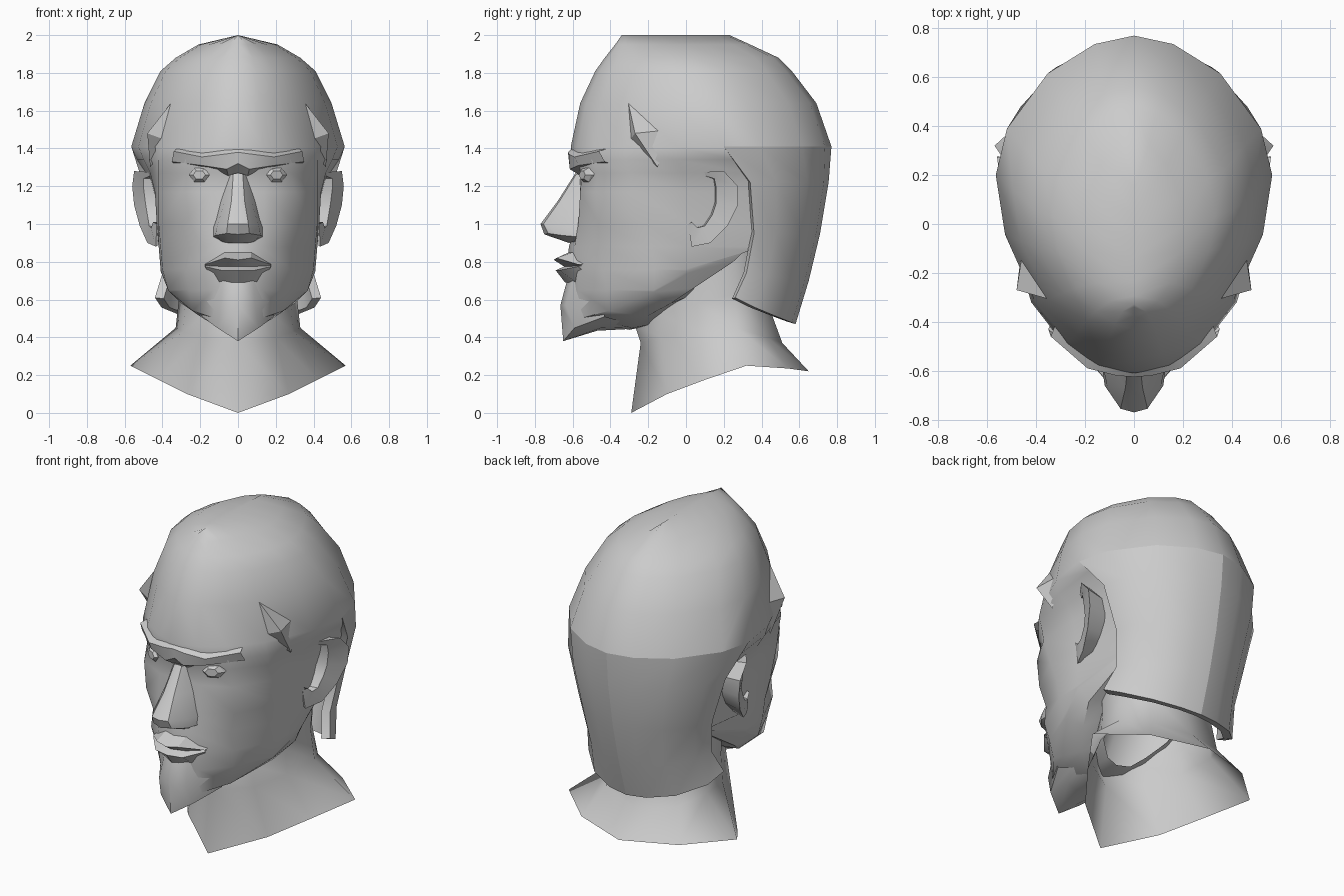
import bpy
import math
from math import sin, cos, radians

skin = bpy.data.materials.new("plain_grey")
skin.diffuse_color = (0.6, 0.6, 0.6, 1)


def make(name, verts, faces, thickness=0.0, angle=32):
    """Mirrored part from its right half."""
    me = bpy.data.meshes.new(name)
    me.from_pydata(verts, [], faces)
    me.materials.append(skin)
    ob = bpy.data.objects.new(name, me)
    bpy.context.collection.objects.link(ob)
    if thickness:
        s = ob.modifiers.new("shell", 'SOLIDIFY')
        s.thickness, s.offset = thickness, -1
    m = ob.modifiers.new("mirror", 'MIRROR')
    m.use_clip = True
    m.merge_threshold = 0.0005
    bpy.ops.object.select_all(action='DESELECT')
    ob.select_set(True)
    bpy.context.view_layer.objects.active = ob
    bpy.ops.object.convert(target='MESH')
    bpy.ops.object.shade_smooth_by_angle(angle=radians(angle))
    return ob


def loft(rows):
    """Quads between rows (top to bottom) of points (centre outwards)."""
    verts, faces, base = [], [], []
    for row in rows:
        base.append(len(verts))
        verts += row
    for r in range(len(rows) - 1):
        for c in range(min(len(rows[r]), len(rows[r + 1])) - 1):
            a, b = base[r] + c, base[r + 1] + c
            faces.append((a, b, b + 1, a + 1))
    return verts, faces


# cranium: half rings, front and back arcs with different depth
ANGLES = [0, 16, 31, 48, 70, 90, 112, 139, 161, 180]


def soft(v):
    return math.copysign(abs(v) ** 1.12, v)


def ring(z, yf, yw, yb, w):
    pts = []
    for deg in ANGLES:
        t = radians(deg)
        depth = (yw - yf) if deg <= 90 else (yb - yw)
        x = 0 if deg in (0, 180) else w * soft(sin(t))
        pts.append((x, yw - depth * soft(cos(t)), z))
    return pts


cranium = [ring(*p) for p in [
    (2.0, -0.34, -0.05, 0.23, 0.0),
    (1.95, -0.375, 0.0, 0.34, 0.21),
    (1.88, -0.43, 0.03, 0.49, 0.33),
    (1.81, -0.48, 0.06, 0.56, 0.41),
    (1.64, -0.56, 0.14, 0.69, 0.495),
    (1.41, -0.61, 0.20, 0.77, 0.565)]]

# face: z, centre y, inner cheek, outer cheek, temple or jaw, side, ear side
FACE = [
    (1.34, -0.60, (0.16, -0.58), (0.28, -0.50), (0.42, -0.32), (0.50, -0.05), (0.535, 0.26)),
    (1.27, -0.56, (0.16, -0.55), (0.28, -0.47), (0.42, -0.30), (0.465, -0.02), (0.49, 0.33)),
    (1.17, -0.56, (0.14, -0.56), (0.30, -0.48), (0.42, -0.28), (0.44, 0.0), (0.45, 0.38)),
    (1.00, -0.58, (0.14, -0.57), (0.30, -0.46), (0.42, -0.22), (0.43, 0.02), (0.40, 0.38)),
    (0.88, -0.62, (0.12, -0.59), (0.26, -0.45), (0.41, -0.18), (0.42, 0.01), (0.37, 0.38)),
    (0.76, -0.63, (0.15, -0.57), (0.28, -0.44), (0.40, -0.17), (0.41, 0.0), (0.35, 0.34)),
    (0.65, -0.63, (0.13, -0.57), (0.26, -0.42), (0.37, -0.17), (0.41, 0.0), (0.35, 0.31)),
    (0.50, -0.62, (0.12, -0.56), (0.24, -0.41), (0.36, -0.17), (0.405, 0.01), (0.35, 0.29))]
JAW = [0.45, 0.47, 0.54, 0.64, 0.74, 0.84]
face_rows = []
for i, (z, y0, *side) in enumerate(FACE):
    lift = 0.01 * (len(FACE) - 1 - i)
    face_rows.append([(x, y, max(z, JAW[c] + lift))
                      for c, (x, y) in enumerate([(0, y0)] + side)])
# bevelled jaw edge, then underside running up into the neck
face_rows.append([(0, -0.30, 0.44), (0.10, -0.28, 0.45), (0.20, -0.21, 0.51),
                  (0.30, -0.08, 0.58), (0.36, 0.04, 0.66), (0.33, 0.25, 0.80)])
face_rows.append([(0, -0.15, 0.47), (0.08, -0.13, 0.48), (0.15, -0.08, 0.54),
                  (0.22, 0.02, 0.62), (0.25, 0.10, 0.70), (0.25, 0.25, 0.80)])
make("head", *loft(cranium + face_rows), angle=50)

# back hair: skirt hanging from the widest ring, lower towards the back
hair = [cranium[-1][5:]]
for z, zb, w, ye, yb in [(1.22, 1.22, 0.505, 0.34, 0.755),
                         (0.95, 0.95, 0.43, 0.36, 0.71),
                         (0.74, 0.70, 0.40, 0.32, 0.65),
                         (0.61, 0.47, 0.44, 0.26, 0.58)]:
    hair.append([(0 if d == 180 else w * soft(sin(radians(d))),
                  ye - (yb - ye) * soft(cos(radians(d))),
                  z - (zb - z) * cos(radians(d))) for d in ANGLES[5:]])
make("back_hair", *loft(hair), thickness=0.05)

# hairline point at the temple
make("temple_hair",
     [(0.355, -0.305, 1.64), (0.48, -0.27, 1.48), (0.465, -0.15, 1.30),
      (0.37, -0.30, 1.44), (0.45, -0.08, 1.5)],
     [(0, 3, 1), (1, 3, 2), (0, 1, 4), (1, 2, 4)])

# neck with a flared, open lower edge
make("neck", *loft([
    [(0, -0.10, 0.80), (0.20, -0.02, 0.82), (0.30, 0.08, 0.85),
     (0.33, 0.26, 0.90), (0.24, 0.40, 0.90), (0, 0.45, 0.90)],
    [(0, -0.27, 0.46), (0.18, -0.13, 0.52), (0.28, 0.06, 0.58),
     (0.31, 0.26, 0.63), (0.22, 0.40, 0.59), (0, 0.44, 0.56)],
    [(0, -0.24, 0.37), (0.20, -0.13, 0.40), (0.29, 0.06, 0.43),
     (0.33, 0.27, 0.45), (0.24, 0.43, 0.40), (0, 0.51, 0.37)],
    [(0, -0.29, 0.0), (0.27, -0.10, 0.10), (0.42, 0.10, 0.175),
     (0.57, 0.32, 0.25), (0.33, 0.54, 0.235), (0, 0.65, 0.22)]]), angle=75)

# brow ridge: blends into the forehead and undercuts to the eyes
make("brow", *loft([
    [(0, -0.57, 1.43), (0.07, -0.56, 1.42), (0.19, -0.50, 1.40), (0.31, -0.38, 1.41)],
    [(0, -0.625, 1.38), (0.07, -0.62, 1.37), (0.19, -0.59, 1.355), (0.34, -0.46, 1.385)],
    [(0, -0.615, 1.32), (0.06, -0.615, 1.29), (0.19, -0.57, 1.31), (0.35, -0.43, 1.33)],
    [(0, -0.55, 1.25), (0.05, -0.55, 1.25), (0.19, -0.48, 1.29), (0.33, -0.37, 1.31)]]))

# nose
make("nose", *loft([
    [(0, -0.585, 1.27), (0.025, -0.58, 1.265), (0.04, -0.56, 1.26), (0.06, -0.53, 1.25)],
    [(0, -0.68, 1.12), (0.035, -0.67, 1.12), (0.07, -0.61, 1.12), (0.10, -0.54, 1.12)],
    [(0, -0.77, 1.00), (0.055, -0.755, 1.00), (0.11, -0.66, 0.99), (0.135, -0.55, 0.98)],
    [(0, -0.75, 0.945), (0.06, -0.73, 0.95), (0.12, -0.66, 0.94), (0.135, -0.55, 0.93)],
    [(0, -0.62, 0.90), (0.05, -0.62, 0.90), (0.08, -0.60, 0.905), (0.10, -0.53, 0.91)]]))

# lips
make("lips", *loft([
    [(0, -0.62, 0.85), (0.07, -0.60, 0.85), (0.175, -0.52, 0.79)],
    [(0, -0.70, 0.81), (0.07, -0.685, 0.82), (0.175, -0.57, 0.785)],
    [(0, -0.645, 0.775), (0.08, -0.62, 0.775), (0.175, -0.55, 0.78)],
    [(0, -0.69, 0.755), (0.09, -0.67, 0.755), (0.175, -0.57, 0.775)],
    [(0, -0.64, 0.69), (0.10, -0.58, 0.69), (0.15, -0.52, 0.73)]]))

# pointed beard
make("beard", *loft([
    [(0, -0.63, 0.70), (0.08, -0.60, 0.70), (0.17, -0.52, 0.70)],
    [(0, -0.665, 0.57), (0.09, -0.635, 0.57), (0.20, -0.46, 0.60)],
    [(0, -0.65, 0.38), (0.11, -0.59, 0.45), (0.19, -0.43, 0.51)],
    [(0, -0.47, 0.435), (0.10, -0.45, 0.45), (0.15, -0.36, 0.49)],
    [(0, -0.28, 0.445), (0.08, -0.28, 0.455), (0.12, -0.27, 0.49)]]), angle=45)


# eyes: bevelled six-sided discs following the slope of the face
def eye_loop(scale, y):
    return [(0.205 + 0.055 * scale * cos(radians(a)),
             y + 0.5 * 0.055 * scale * cos(radians(a)),
             1.26 + 0.042 * scale * sin(radians(a))) for a in range(0, 360, 60)]


eye = eye_loop(1, -0.49) + eye_loop(1, -0.53) + eye_loop(0.6, -0.55)
eye_faces = [(k + i, k + (i + 1) % 6, k + 6 + (i + 1) % 6, k + 6 + i)
             for k in (0, 6) for i in range(6)]
make("eye", eye, eye_faces + [tuple(range(12, 18))])

# ears: crescent rim from lobe to top, open towards the face
OUTER = [(0.43, 0.01, 1.0), (0.435, 0.03, 0.88), (0.48, 0.13, 0.90), (0.52, 0.22, 0.99),
         (0.55, 0.275, 1.10), (0.56, 0.275, 1.20), (0.55, 0.20, 1.28), (0.47, 0.09, 1.275)]
INNER = [(0.45, 0.03, 1.01), (0.46, 0.06, 0.98), (0.47, 0.10, 0.99), (0.48, 0.14, 1.05),
         (0.49, 0.16, 1.11), (0.50, 0.16, 1.19), (0.50, 0.15, 1.24), (0.465, 0.10, 1.255)]
root = [(0.39, 0.02 + y * 0.85, 1.08 + (z - 1.08) * 0.85) for x, y, z in OUTER]
deep = [(0.41, y - 0.01, z) for x, y, z in INNER]
make("ear", *loft([root, OUTER, INNER, deep]))
